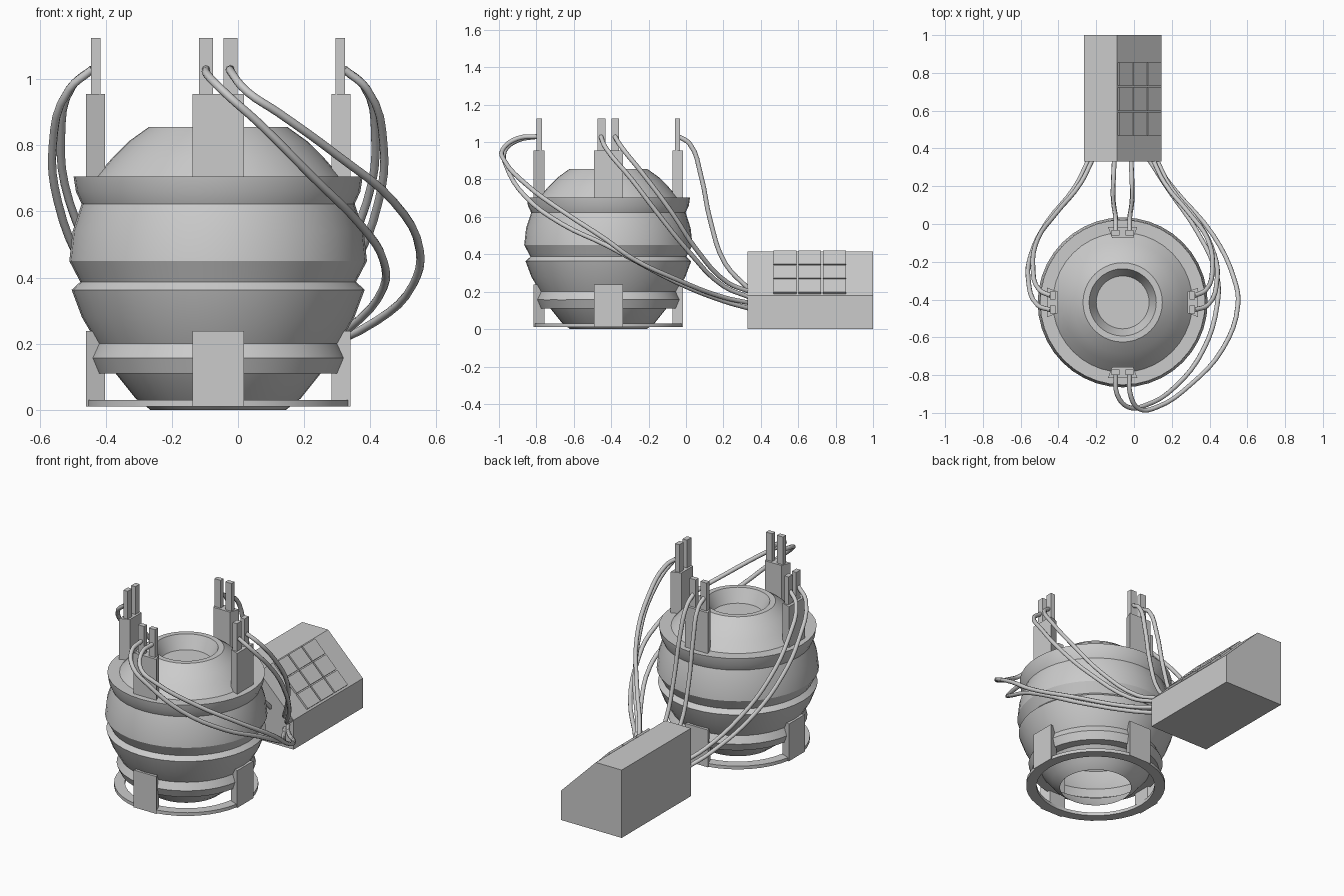
import bpy, bmesh, math
from mathutils import Matrix, Vector

if "Cube" in bpy.data.objects:
    bpy.data.objects.remove(bpy.data.objects["Cube"])

CX, CY = -0.06, -0.415      # axis of the round vessel

grey = bpy.data.materials.new("plain grey")
grey.use_nodes = True
grey.diffuse_color = (0.6, 0.6, 0.6, 1)
grey.node_tree.nodes["Principled BSDF"].inputs["Base Color"].default_value = (0.6, 0.6, 0.6, 1)


def add_object(name, data, place=Matrix()):
    obj = bpy.data.objects.new(name, data)
    data.materials.append(grey)
    bpy.context.collection.objects.link(obj)
    obj.matrix_world = place
    return obj


def mesh_object(name, bm, place=Matrix()):
    mesh = bpy.data.meshes.new(name)
    bm.to_mesh(mesh)
    bm.free()
    return add_object(name, mesh, place)


def smooth(obj, angle):
    bpy.ops.object.select_all(action="DESELECT")
    obj.select_set(True)
    bpy.context.view_layer.objects.active = obj
    bpy.ops.object.shade_smooth_by_angle(angle=math.radians(angle))


def lathe(name, profile, steps=40, closed=False):
    """Spin a (radius, height) profile round the vessel axis."""
    bm = bmesh.new()
    verts = [bm.verts.new((r, 0, z)) for r, z in profile]
    pairs = list(zip(verts, verts[1:])) + ([(verts[-1], verts[0])] if closed else [])
    edges = [bm.edges.new(p) for p in pairs]
    bmesh.ops.spin(bm, geom=verts + edges, cent=(0, 0, 0), axis=(0, 0, 1),
                   angle=math.tau, steps=steps, use_duplicate=False)
    bmesh.ops.remove_doubles(bm, verts=bm.verts, dist=0.0005)
    bmesh.ops.recalc_face_normals(bm, faces=bm.faces)
    obj = mesh_object(name, bm, Matrix.Translation((CX, CY, 0)))
    smooth(obj, 22)
    return obj


def prism(name, outline, depth, place):
    """Extrude a flat XY outline upwards by depth."""
    bm = bmesh.new()
    face = bm.faces.new([bm.verts.new((x, y, 0)) for x, y in outline])
    top = bmesh.ops.extrude_face_region(bm, geom=[face])["geom"]
    bmesh.ops.translate(bm, vec=(0, 0, depth),
                        verts=[v for v in top if isinstance(v, bmesh.types.BMVert)])
    bmesh.ops.recalc_face_normals(bm, faces=bm.faces)
    return mesh_object(name, bm, place)


# Vessel: ribbed shell, open below, dished at the top
lathe("vessel_shell", [
    (0.205, 0.0), (0.25, 0.035), (0.31, 0.11), (0.365, 0.11), (0.386, 0.157),
    (0.365, 0.2), (0.412, 0.28), (0.443, 0.363), (0.417, 0.387), (0.45, 0.45),
    (0.44, 0.54), (0.413, 0.623), (0.43, 0.66), (0.437, 0.705), (0.37, 0.705),
    (0.32, 0.762), (0.27, 0.812), (0.21, 0.855), (0.178, 0.855), (0.14, 0.775), (0, 0.775)])

# Base ring
lathe("base_ring", [(0.4, 0.01), (0.4, 0.03), (0.34, 0.03), (0.34, 0.01)], closed=True)

# Four clamps, each a foot, an upper block and two prongs
block = [(-0.078, -0.4), (0.078, -0.4), (0.056, -0.342), (-0.056, -0.342)]
for i, side in enumerate(("front", "left", "back", "right")):
    turn = Matrix.Translation((CX, CY, 0)) @ Matrix.Rotation(i * math.pi / 2, 4, "Z")
    for part, z, height in (("foot", 0.01, 0.228), ("upper_block", 0.7, 0.255)):
        prism(f"{side}_{part}", block, height, turn @ Matrix.Translation((0, 0, z)))
    for n, x in enumerate((-0.037, 0.037)):
        prong = [(x - 0.021, -0.384), (x + 0.021, -0.384), (x + 0.021, -0.355), (x - 0.021, -0.355)]
        prism(f"{side}_prong_{n + 1}", prong, 0.175, turn @ Matrix.Translation((0, 0, 0.95)))

# Control box: sloped profile in XZ, run along y
upright = Matrix.Translation((0, 1, 0)) @ Matrix.Rotation(math.pi / 2, 4, "X")
prism("control_box", [(-0.265, 0), (0.145, 0), (0.145, 0.18), (-0.09, 0.415), (-0.265, 0.415)],
      0.67, upright)

# Three by three raised keys on the slope
down = Vector((1, 0, -1)).normalized()
out = Vector((1, 0, 1)).normalized()
for row in range(3):
    for col in range(3):
        centre = Vector((-0.09, 0.53 + 0.132 * col, 0.415)) + down * (0.056 + 0.107 * row)
        frame = Matrix((down, Vector((0, 1, 0)), out)).transposed().to_4x4()
        key = [(-0.05, -0.061), (0.05, -0.061), (0.05, 0.061), (-0.05, 0.061)]
        prism(f"key_{row + 1}_{col + 1}", key, 0.012, Matrix.Translation(centre) @ frame)


# Cables from the prongs to the box
def cable(name, points):
    curve = bpy.data.curves.new(name, "CURVE")
    curve.dimensions = "3D"
    curve.bevel_depth = 0.0125
    curve.bevel_resolution = 2
    curve.resolution_u = 4
    curve.use_fill_caps = True
    spline = curve.splines.new("BEZIER")
    spline.bezier_points.add(len(points) - 1)
    for bp, co in zip(spline.bezier_points, points):
        bp.co = co
        bp.handle_left_type = bp.handle_right_type = "AUTO"
    add_object(name, curve)


cable("front_cable_outer", [
    (-0.023, -0.79, 1.03), (-0.02, -0.9, 1.02), (0.03, -0.98, 0.96), (0.12, -0.97, 0.9),
    (0.3, -0.85, 0.77), (0.47, -0.66, 0.63), (0.55, -0.43, 0.48), (0.53, -0.29, 0.38),
    (0.42, -0.06, 0.27), (0.2, 0.2, 0.17), (0.1, 0.34, 0.14)])
cable("front_cable_inner", [
    (-0.097, -0.79, 1.03), (-0.09, -0.9, 1.01), (-0.03, -0.97, 0.95), (0.06, -0.96, 0.87),
    (0.22, -0.86, 0.71), (0.37, -0.66, 0.56), (0.44, -0.43, 0.45), (0.44, -0.28, 0.37),
    (0.34, -0.05, 0.25), (0.17, 0.2, 0.15), (0.08, 0.34, 0.11)])

side_paths = [
    [(0.38, -0.38, 1.03), (0.44, -0.35, 0.98), (0.475, -0.23, 0.83), (0.45, -0.08, 0.63),
     (0.35, 0.06, 0.42), (0.22, 0.22, 0.25), (0.16, 0.34, 0.2)],
    [(0.38, -0.455, 1.03), (0.45, -0.43, 0.97), (0.5, -0.29, 0.8), (0.485, -0.16, 0.63),
     (0.4, 0.01, 0.42), (0.25, 0.2, 0.23), (0.18, 0.34, 0.17)]]
for side, sign in (("left", 1), ("right", -1)):
    for n, path in enumerate(side_paths):
        cable(f"{side}_cable_{n + 1}", [(CX + sign * x, y, z) for x, y, z in path])

for n, x in enumerate((-0.037, 0.037)):
    cable(f"back_cable_{n + 1}", [
        (CX + x, -0.04, 1.03), (CX + x, 0.02, 0.99), (CX + x * 1.2, 0.08, 0.82),
        (CX + x * 1.35, 0.13, 0.58), (CX + x * 1.35, 0.21, 0.35), (CX + x * 1.2, 0.34, 0.21)])
